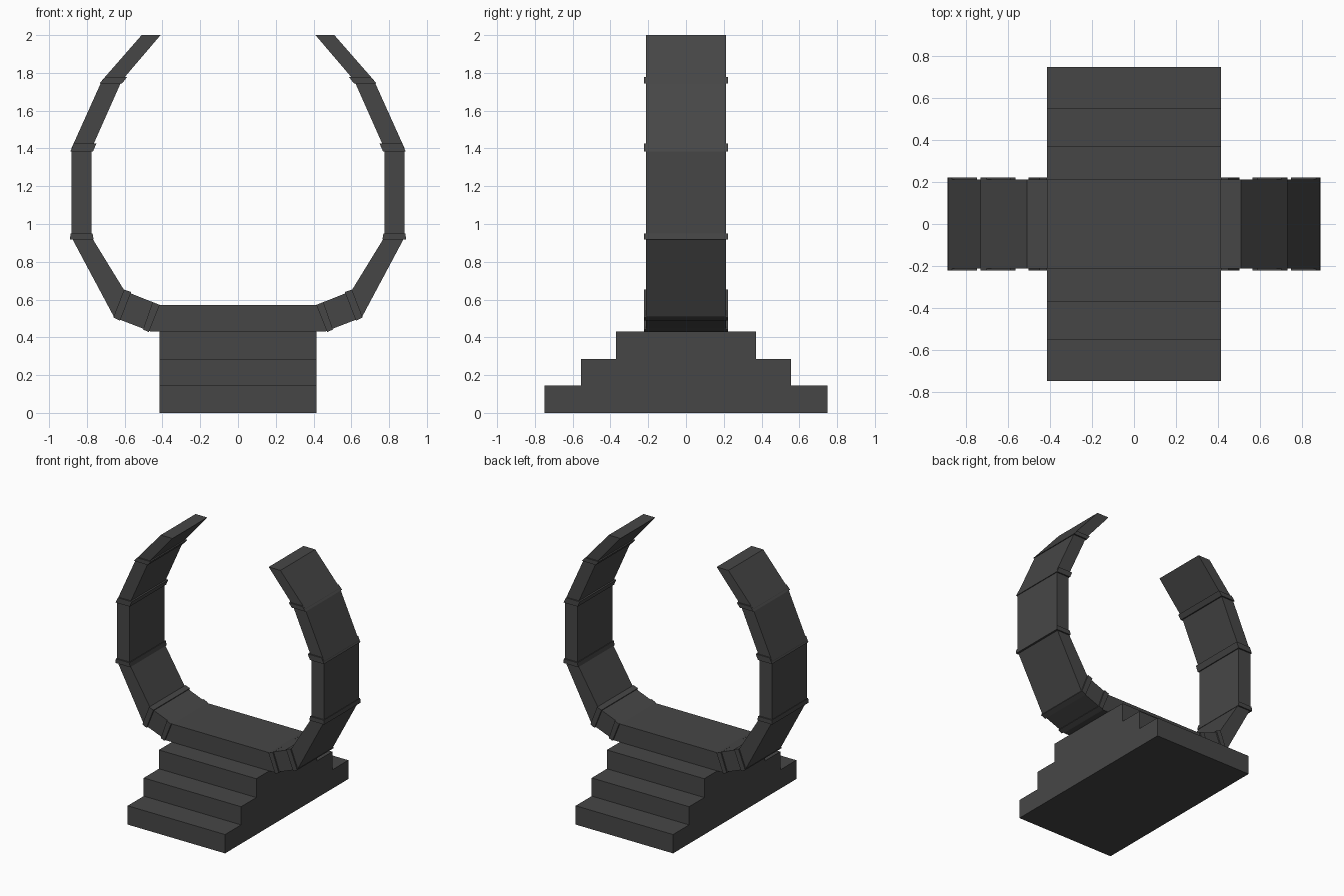
import bpy, bmesh
from mathutils import Vector

if "Cube" in bpy.data.objects:
    bpy.data.objects.remove(bpy.data.objects["Cube"])

stone = bpy.data.materials.new("charcoal stone")
stone.diffuse_color = (0.062, 0.062, 0.062, 1)
stone.use_nodes = True
stone.node_tree.nodes["Principled BSDF"].inputs["Base Color"].default_value = stone.diffuse_color


def make(name, bm):
    bmesh.ops.recalc_face_normals(bm, faces=bm.faces)
    me = bpy.data.meshes.new(name)
    bm.to_mesh(me)
    bm.free()
    me.materials.append(stone)
    ob = bpy.data.objects.new(name, me)
    bpy.context.collection.objects.link(ob)
    return ob


def strip(name, pairs, half):
    """Solid from (inner, outer) pairs in the xz plane, from -half to +half in y."""
    bm = bmesh.new()
    rings = []
    for (ix, iz), (ox, oz) in pairs:
        rings.append([bm.verts.new(p) for p in
                      ((ix, -half, iz), (ox, -half, oz), (ox, half, oz), (ix, half, iz))])
    for a, b in zip(rings, rings[1:]):
        for i in range(4):
            j = (i + 1) % 4
            bm.faces.new((a[i], a[j], b[j], b[i]))
    bm.faces.new(rings[0])
    bm.faces.new(rings[-1])
    return make(name, bm)


# Double-sided staircase: one stepped side profile extruded across x
W = 0.415
steps = [(0.75, 0.0, 0.145), (0.555, 0.145, 0.285), (0.37, 0.285, 0.43)]
right = [(y, z) for y, z0, z1 in steps for z in (z0, z1)]
profile = right + [(-y, z) for y, z in reversed(right)]
bm = bmesh.new()
face = bm.faces.new([bm.verts.new((-W, y, z)) for y, z in profile])
new = bmesh.ops.extrude_face_region(bm, geom=[face])["geom"]
bmesh.ops.translate(bm, vec=(2 * W, 0, 0),
                    verts=[v for v in new if isinstance(v, bmesh.types.BMVert)])
make("stairs", bm)

# Open ring: joints of the right half, (inner, outer), mirrored for the left
joints = [((0.41, 0.57), (0.46, 0.43)),
          ((0.60, 0.645), (0.655, 0.505)),
          ((0.775, 0.93), (0.882, 0.93)),
          ((0.775, 1.40), (0.882, 1.40)),
          ((0.615, 1.76), (0.72, 1.76)),
          ((0.41, 2.0), (0.51, 2.0))]
flip = [((-a, b), (-c, d)) for (a, b), (c, d) in reversed(joints)]
strip("ring", flip + joints, 0.212)

# Collars: thin skewed bands around each joint, (start pair, end pair)
collars = [(((0.415, 0.572), (0.472, 0.428)), ((0.452, 0.587), (0.503, 0.441))),
           (((0.565, 0.640), (0.625, 0.488)), ((0.603, 0.653), (0.660, 0.505))),
           (((0.764, 0.917), (0.890, 0.917)), ((0.770, 0.95), (0.886, 0.95))),
           (((0.768, 1.383), (0.888, 1.383)), ((0.750, 1.425), (0.869, 1.425))),
           (((0.613, 1.745), (0.732, 1.745)), ((0.588, 1.777), (0.704, 1.777)))]
for n, pairs in enumerate(collars):
    for side, s in (("right", 1), ("left", -1)):
        strip(f"collar_{side}_{n + 1}",
              [((s * a, b), (s * c, d)) for (a, b), (c, d) in pairs], 0.222)
